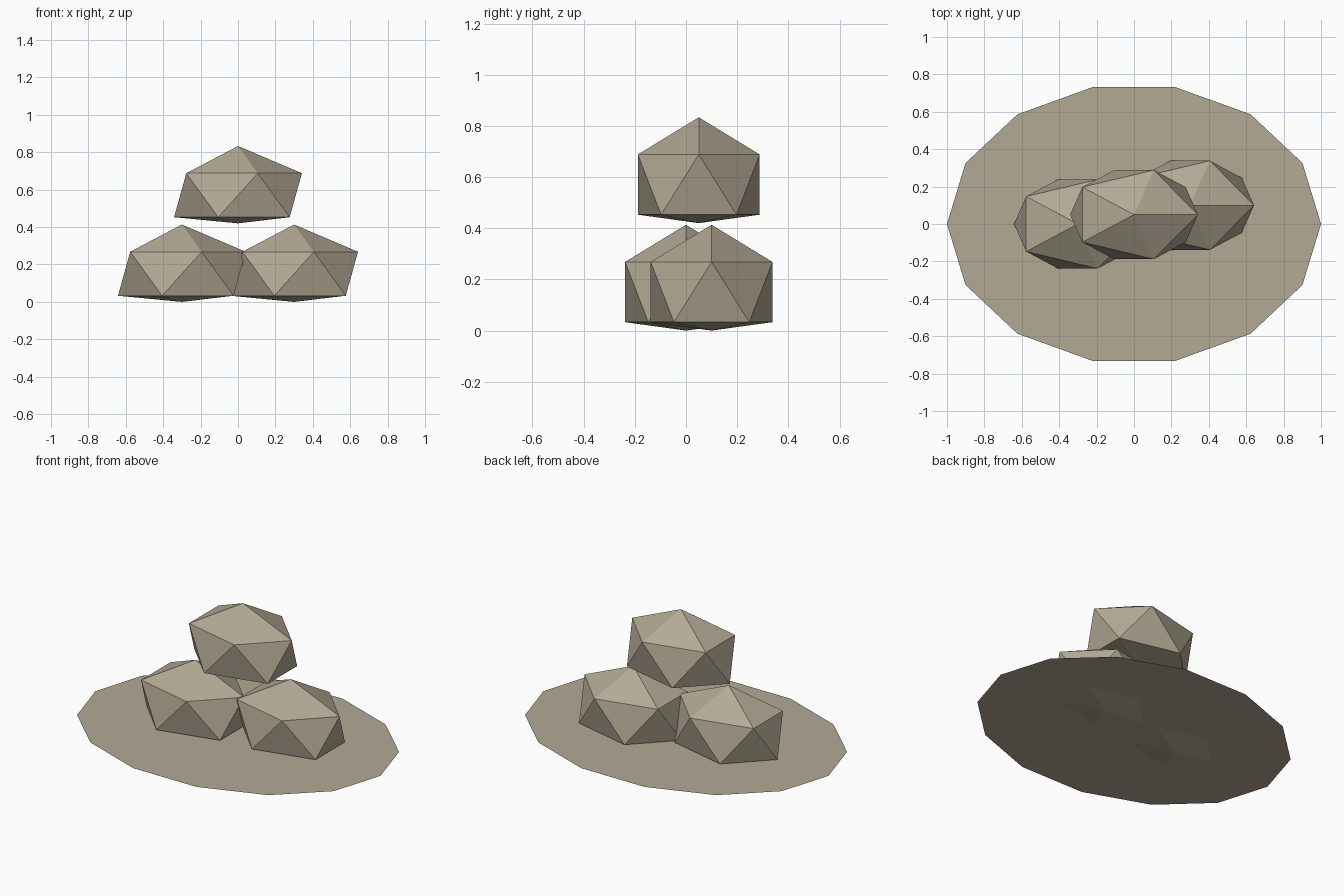
import bpy
import bmesh
from math import cos, sin, tau
from mathutils import Vector

cube = bpy.data.objects.get("Cube")
if cube:
    bpy.data.objects.remove(cube, do_unlink=True)

STONE = (0.45, 0.40, 0.30, 1.0)
stone = bpy.data.materials.new("stone")
stone.diffuse_color = STONE
stone.use_nodes = True
stone.node_tree.nodes["Principled BSDF"].inputs["Base Color"].default_value = STONE


def add_part(name, bm, location):
    mesh = bpy.data.meshes.new(name)
    bm.to_mesh(mesh)
    bm.free()
    mesh.materials.append(stone)
    part = bpy.data.objects.new(name, mesh)
    part.location = location
    bpy.context.collection.objects.link(part)


def add_rock(name, location):
    """Faceted stone with a flattened underside."""
    bm = bmesh.new()
    bmesh.ops.create_icosphere(bm, subdivisions=1, radius=1)
    bmesh.ops.scale(bm, vec=Vector((0.382, 0.28, 0.263)), verts=bm.verts)
    for v in bm.verts:
        v.co.z = max(v.co.z, -0.1505)
    add_part(name, bm, location)


# Thin oval patch of ground that the lower stones sink into
SIDES = 14
bm = bmesh.new()
bm.faces.new([bm.verts.new((cos(tau * i / SIDES), 0.75 * sin(tau * i / SIDES), 0))
              for i in range(SIDES)])
add_part("ground_patch", bm, (0, 0, 0.027))

# Two stones side by side, one resting above
add_rock("right_rock", (-0.3, 0, 0.1505))
add_rock("left_rock", (0.3, 0.1, 0.1505))
add_rock("top_rock", (0, 0.05, 0.5705))
